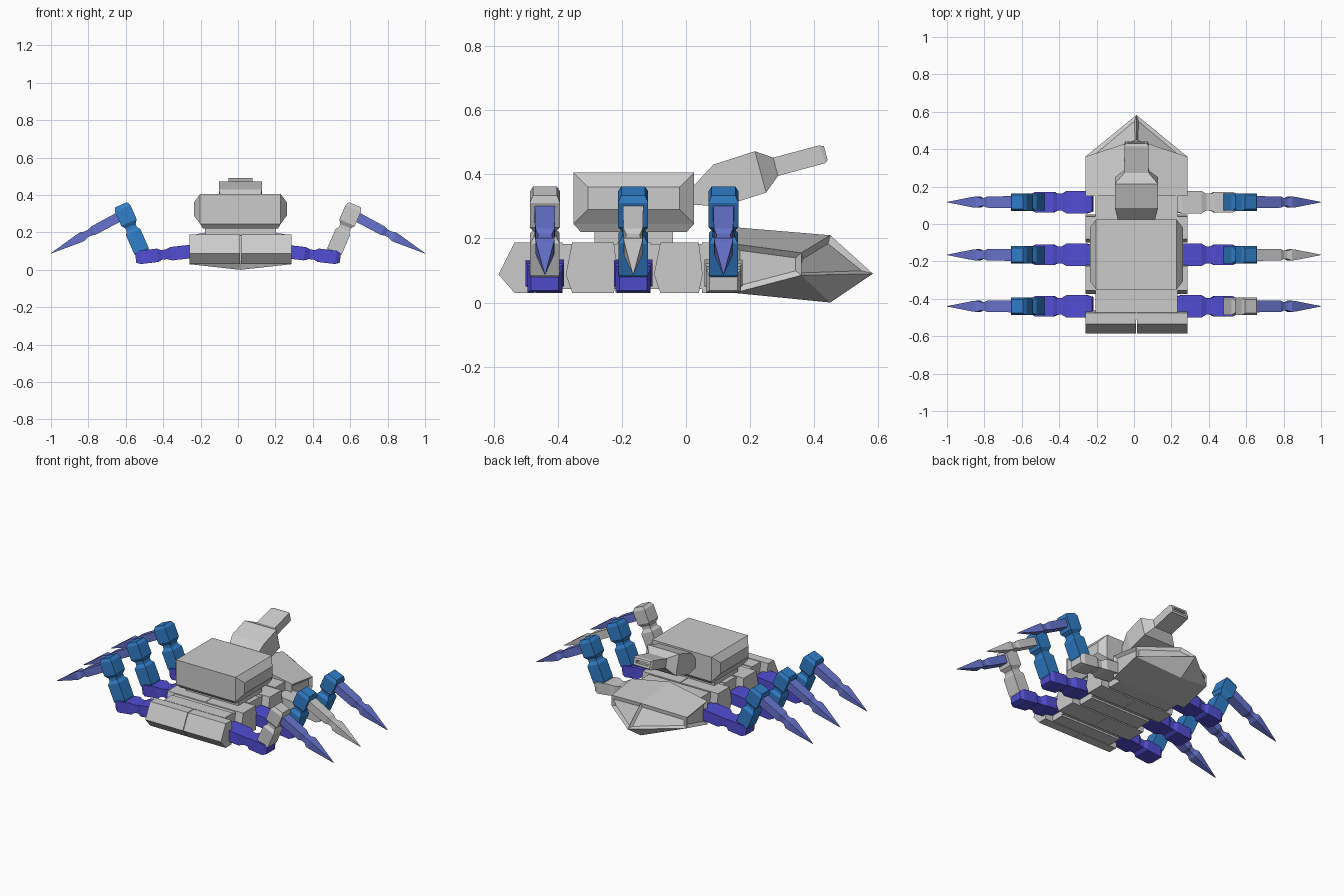
import bpy, bmesh
from mathutils import Vector as V

if "Cube" in bpy.data.objects:
    bpy.data.objects.remove(bpy.data.objects["Cube"])

CX = 0.013  # body centre line


def material(name, rgb):
    m = bpy.data.materials.new(name)
    m.diffuse_color = (*rgb, 1)
    m.use_nodes = True
    m.node_tree.nodes["Principled BSDF"].inputs["Base Color"].default_value = m.diffuse_color
    return m


GREY = material("pale_grey", (0.6, 0.6, 0.6))
VIOLET = material("violet", (0.084, 0.075, 0.66))
BLUE = material("blue", (0.03, 0.21, 0.58))
PERI = material("periwinkle", (0.138, 0.174, 0.62))


def finish(bm, name, mat):
    me = bpy.data.meshes.new(name)
    bm.to_mesh(me)
    bm.free()
    me.materials.append(mat)
    ob = bpy.data.objects.new(name, me)
    bpy.context.collection.objects.link(ob)
    return ob


def rings_bm(rings):
    """Skin a list of equal-length point rings and cap both ends."""
    bm = bmesh.new()
    vs = [[bm.verts.new(p) for p in r] for r in rings]
    n = len(vs[0])
    for a, b in zip(vs, vs[1:]):
        for i in range(n):
            j = (i + 1) % n
            bm.faces.new((a[i], a[j], b[j], b[i]))
    bm.faces.new(vs[0])
    bm.faces.new(vs[-1])
    bmesh.ops.recalc_face_normals(bm, faces=bm.faces)
    return bm


def prism(name, profile, x0, x1):
    """Side profile (y, z) extruded across x."""
    rings = [[V((x, y, z)) for y, z in profile] for x in (x0, x1)]
    return finish(rings_bm(rings), name, GREY)


def box_ring(x, y, z, hx, hy):
    return [V((x + sx * hx, y + sy * hy, z)) for sx, sy in ((-1, -1), (1, -1), (1, 1), (-1, 1))]


def inset(bm, faces, thickness, depth):
    bmesh.ops.inset_individual(bm, faces=faces, thickness=thickness, depth=depth, use_even_offset=True)


# Hull core
finish(rings_bm([box_ring(CX, -0.175, z, 0.22, 0.335) for z in (0.042, 0.183)]), "hull_core", GREY)

# Armour bands along the hull; the first is split by a centre seam
for i, (y0, y1) in enumerate(((-0.585, -0.475), (-0.375, -0.225), (-0.1, 0.04))):
    k = 0.05 if i == 0 else 0.02
    prof = [(y0 + k, 0.188), (y0, 0.088), (y0 + k, 0.03), (y1, 0.03), (y1 + 0.012, 0.088), (y1, 0.188)]
    for s, side in ((-1, "left"), (1, "right")):
        prism(f"hull_band_{i + 1}_{side}", prof, CX + s * 0.002, CX + s * 0.273)
# Narrow lower plates between the bands
for i, (y0, y1) in enumerate(((-0.47, -0.385), (-0.215, -0.11), (0.05, 0.155))):
    prism(f"belly_plate_{i + 1}", [(y0, 0.03), (y1, 0.03), (y1, 0.187), (y0, 0.187)], CX - 0.22, CX + 0.22)

# Pointed head with recessed side and front panels
bm = bmesh.new()
H = dict(A=(0, .15, .235), B=(0, .45, .21), T=(0, .583, .09), K=(0, .45, 0), G=(0, .15, .03))
S = dict(C=(.273, .15, .183), D=(.273, .36, .155), E=(.273, .36, .085), F=(.273, .15, .03))
mid = {k: bm.verts.new((CX + p[0], p[1], p[2])) for k, p in H.items()}
panels = []
for s in (-1, 1):
    v = {k: bm.verts.new((CX + s * p[0], p[1], p[2])) for k, p in S.items()}
    v.update(mid)
    for f in ("ACDB", "CFED", "BDET", "FGKE", "EKT", "ACFG"):
        face = bm.faces.new([v[c] for c in f])
        if f in ("CFED", "BDET"):
            panels.append(face)
bmesh.ops.recalc_face_normals(bm, faces=bm.faces)
inset(bm, panels, 0.018, -0.015)
finish(bm, "head", GREY)

# Turret neck and turret with raised side panels
finish(rings_bm([box_ring(CX, -0.163, z, 0.19, 0.123) for z in (0.18, 0.23)]), "turret_neck", GREY)
bm = rings_bm([box_ring(CX, -0.163, z, hx, hy)
               for z, hx, hy in ((0.22, 0.2, 0.165), (0.245, 0.215, 0.188), (0.405, 0.215, 0.188))])
sides = [f for f in bm.faces if abs(f.normal.x) > 0.99]
inset(bm, sides, 0.045, 0.034)
finish(bm, "turret", GREY)

# Cannon: stations of top point, bottom point (y, z) and half width
stations = [((.025, .365), (.025, .305), .10), ((.085, .43), (.115, .30), .115),
            ((.215, .472), (.25, .343), .115), ((.272, .452), (.287, .395), .066),
            ((.415, .49), (.435, .435), .064), ((.43, .488), (.442, .445), .058)]
bm = rings_bm([[V((CX - w, *t)), V((CX + w, *t)), V((CX + w, *b)), V((CX - w, *b))]
               for t, b, w in stations])
bm.faces.ensure_lookup_table()
muzzle = bm.faces[-1]
inset(bm, [muzzle], 0.014, 0)
inset(bm, [muzzle], 0.002, -0.03)
finish(bm, "cannon", GREY)


def limb(name, p, q, stations, s, y, mat):
    """Boxy limb from p to q (x, z); stations: fraction, half depth, half thickness."""
    p, q = V(p), V(q)
    d = (q - p).normalized()
    n = V((-d.y, d.x))
    rings = []
    for t, hy, ht in stations:
        c = p.lerp(q, t)
        rings.append([V((s * (c.x + n.x * a * ht), y + b * hy, c.y + n.y * a * ht))
                      for a, b in ((-1, -1), (1, -1), (1, 1), (-1, 1))])
    finish(rings_bm(rings), name, mat)


HIP = [(0, .05, .028), (.1, .06, .036), (.42, .06, .036), (.5, .045, .026), (.58, .045, .026),
       (.64, .055, .036), (.93, .055, .036), (1, .043, .026)]
THIGH = [(0, .03, .028), (.1, .046, .042), (.46, .046, .042), (.52, .034, .03), (.58, .034, .03),
         (.65, .047, .045), (.93, .047, .045), (1, .037, .034)]
SHIN = [(0, .028, .02), (.1, .032, .026), (.42, .03, .025), (.47, .022, .018), (.52, .022, .018),
        (.57, .03, .026), (.62, .028, .024), (1, .001, .001)]

# Six legs; three right-hand parts are left grey
for row, y in (("front", -0.44), ("middle", -0.165), ("rear", 0.117)):
    for s, side in ((-1, "left"), (1, "right")):
        plain = {"front": "thigh", "middle": "shin", "rear": "hip"}[row] if s > 0 else ""
        for part, p, q, st, mat in (("hip", (.22, .102), (.547, .064), HIP, VIOLET),
                                    ("thigh", (.505, .075), (.625, .348), THIGH, BLUE),
                                    ("shin", (.61, .297), (1.0, .088), SHIN, PERI)):
            limb(f"{row}_{side}_{part}", p, q, st, s, y, GREY if part == plain else mat)
